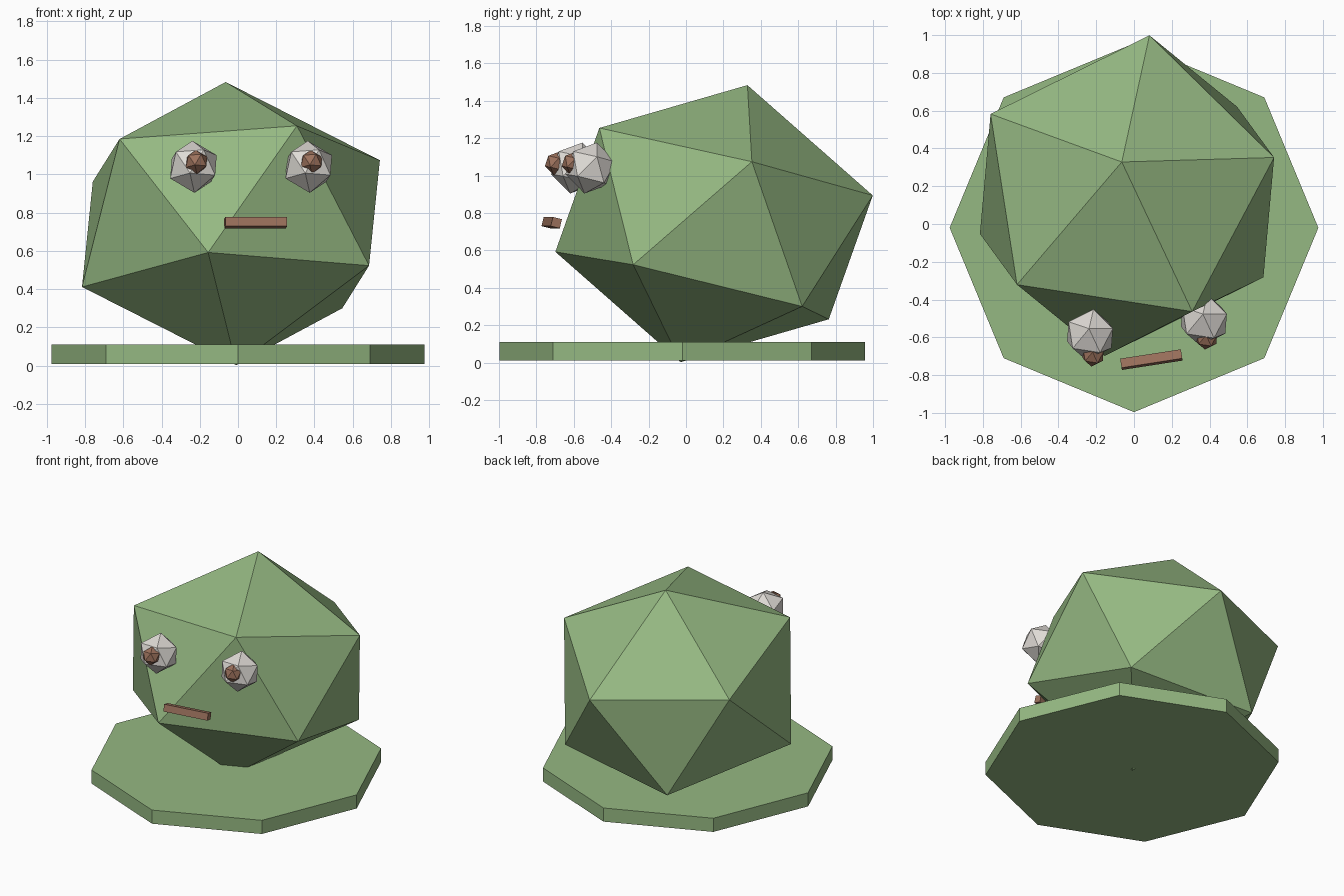
import bpy
import bmesh
from math import radians
from mathutils import Euler, Matrix, Vector

cube = bpy.data.objects.get("Cube")
if cube:
    bpy.data.objects.remove(cube, do_unlink=True)


def material(name, color):
    mat = bpy.data.materials.new(name)
    mat.use_nodes = True
    mat.diffuse_color = (*color, 1)
    mat.node_tree.nodes["Principled BSDF"].inputs["Base Color"].default_value = (*color, 1)
    return mat


green = material("leaf_green", (0.30, 0.48, 0.223))
white = material("warm_white", (0.74, 0.71, 0.67))
brown = material("brown", (0.33, 0.165, 0.107))

# The head and all face parts share one tilt
TILT = Euler((radians(-13.7), 0, radians(8.8)))


def add_part(name, bm, mat, location, rotation=(0, 0, 0)):
    mesh = bpy.data.meshes.new(name)
    bm.to_mesh(mesh)
    bm.free()
    mesh.materials.append(mat)
    obj = bpy.data.objects.new(name, mesh)
    obj.location = location
    obj.rotation_euler = rotation
    bpy.context.scene.collection.objects.link(obj)
    return obj


def faceted_ball(name, mat, location, size):
    bm = bmesh.new()
    bmesh.ops.create_icosphere(bm, subdivisions=1, radius=1)
    bmesh.ops.scale(bm, vec=Vector(size), verts=bm.verts)
    return add_part(name, bm, mat, location, TILT)


# Eight-sided base plate
bm = bmesh.new()
bmesh.ops.create_cone(bm, cap_ends=True, segments=8, radius1=0.976, radius2=0.976, depth=0.1)
add_part("base_plate", bm, green, (0, -0.02, 0.06))

# Squashed, tilted head
faceted_ball("head", green, (-0.037, 0.15, 0.743), (0.895, 0.895, 0.762))

# Eyes and pupils
for side, eye, pupil in (
    ("right", (-0.233, -0.587, 1.04), (-0.217, -0.693, 1.065)),
    ("left", (0.37, -0.51, 1.04), (0.384, -0.603, 1.065)),
):
    faceted_ball(side + "_eye", white, eye, (0.14,) * 3)
    faceted_ball(side + "_pupil", brown, pupil, (0.064,) * 3)

# Mouth bar
bm = bmesh.new()
bmesh.ops.create_cube(bm, size=1, matrix=Matrix.Diagonal((0.325, 0.05, 0.05, 1)))
add_part("mouth", bm, brown, (0.092, -0.718, 0.748), TILT)
